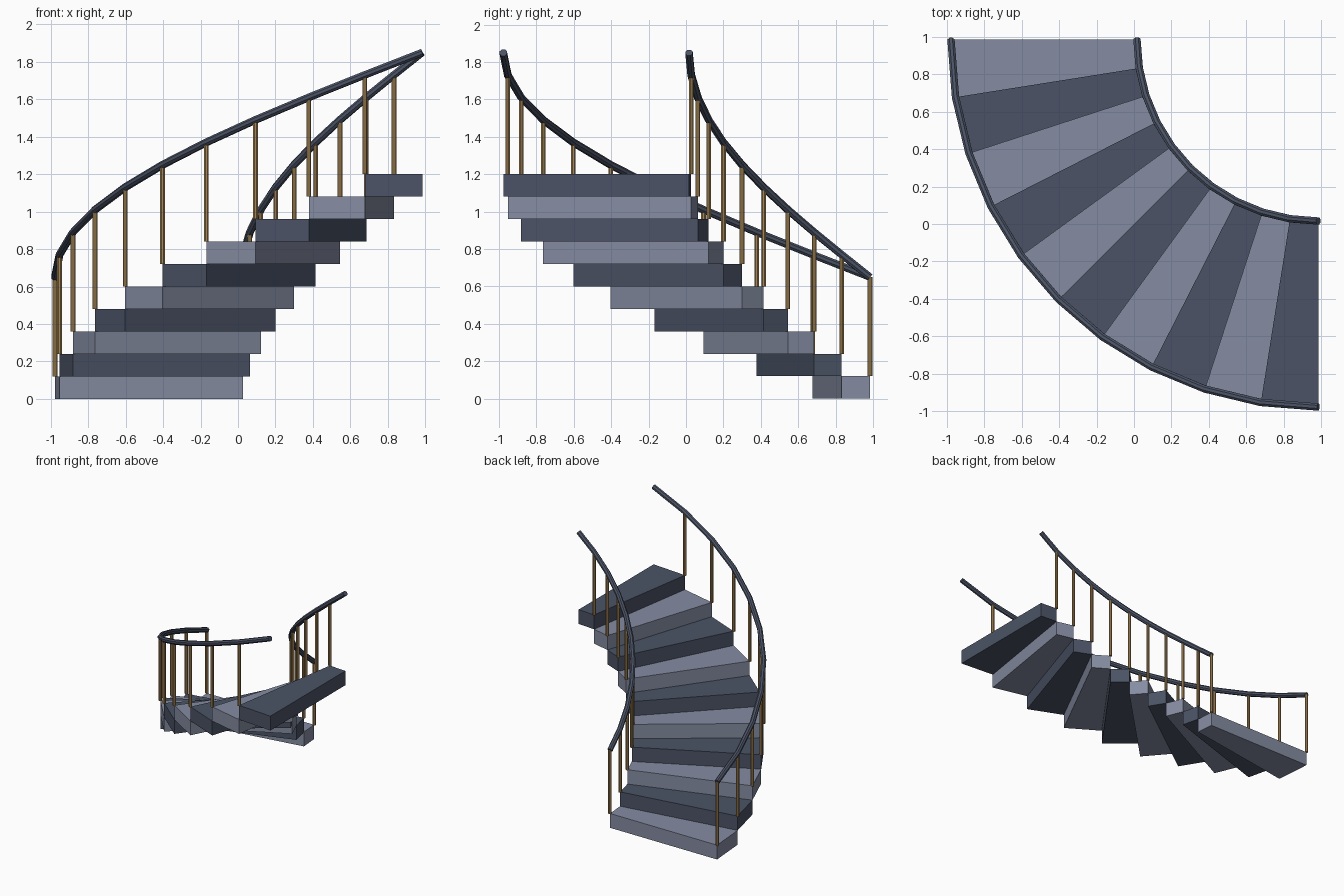
import bpy, bmesh
from math import sin, cos, radians
from mathutils import Vector

if "Cube" in bpy.data.objects:
    bpy.data.objects.remove(bpy.data.objects["Cube"], do_unlink=True)

STEPS = 10
TURN = radians(90) / STEPS
RISE = 0.12
CENTRE = 0.984
RADII = {"inner": 0.968, "outer": 1.961}
RAIL_START = 0.65
RAIL_RADIUS = 0.021
POST_RADIUS = 0.0135


def material(name, colour):
    mat = bpy.data.materials.new(name)
    mat.use_nodes = True
    mat.diffuse_color = (*colour, 1)
    mat.node_tree.nodes["Principled BSDF"].inputs["Base Color"].default_value = (*colour, 1)
    return mat


light_slate = material("light slate", (0.235, 0.265, 0.36))
dark_slate = material("dark slate", (0.07, 0.086, 0.13))
brass = material("brass", (0.40, 0.25, 0.10))


def on_arc(radius, i, z):
    """Point on the quarter turn at step edge i."""
    return Vector((CENTRE - radius * cos(i * TURN), CENTRE - radius * sin(i * TURN), z))


def add_object(name, bm, mat):
    bmesh.ops.recalc_face_normals(bm, faces=bm.faces)
    mesh = bpy.data.meshes.new(name)
    bm.to_mesh(mesh)
    bm.free()
    mesh.materials.append(mat)
    obj = bpy.data.objects.new(name, mesh)
    bpy.context.collection.objects.link(obj)
    return obj


# Wedge-shaped steps, alternating in colour
for i in range(STEPS):
    bm = bmesh.new()
    corners = [("inner", i), ("outer", i), ("outer", i + 1), ("inner", i + 1)]
    base = bm.faces.new([bm.verts.new(on_arc(RADII[s], k, i * RISE)) for s, k in corners])
    top = bmesh.ops.extrude_face_region(bm, geom=[base], use_keep_orig=True)["geom"]
    bmesh.ops.translate(bm, vec=(0, 0, RISE),
                        verts=[v for v in top if isinstance(v, bmesh.types.BMVert)])
    add_object(f"step_{i + 1}", bm, dark_slate if i % 2 else light_slate)


def tube(bm, path, radius, sides=8):
    """Sweep a polygon along a path, mitring the joints."""
    rings = []
    for k, p in enumerate(path):
        before = (p - path[k - 1]).normalized() if k else None
        after = (path[k + 1] - p).normalized() if k < len(path) - 1 else None
        along = ((before or after) + (after or before)).normalized()
        reference = Vector((1, 0, 0)) if abs(along.z) > 0.99 else Vector((0, 0, 1))
        across = along.cross(reference).normalized()
        up = across.cross(along)
        angles = [radians(360) * (j + 0.5) / sides for j in range(sides)]
        rings.append([bm.verts.new(p + radius * (cos(a) * across + sin(a) * up)) for a in angles])
    for a, b in zip(rings, rings[1:]):
        for j in range(sides):
            n = (j + 1) % sides
            bm.faces.new((a[j], a[n], b[n], b[j]))
    bm.faces.new(rings[0][::-1])
    bm.faces.new(rings[-1])


for side, radius in RADII.items():
    # Handrail rising around the turn
    bm = bmesh.new()
    tube(bm, [on_arc(radius, i, RAIL_START + i * RISE) for i in range(STEPS + 1)], RAIL_RADIUS)
    add_object(f"{side}_handrail", bm, dark_slate)

    # One post at the leading edge of every step
    bm = bmesh.new()
    for i in range(STEPS):
        tube(bm, [on_arc(radius, i, (i + 1) * RISE), on_arc(radius, i, RAIL_START + i * RISE)],
             POST_RADIUS)
    add_object(f"{side}_posts", bm, brass)
